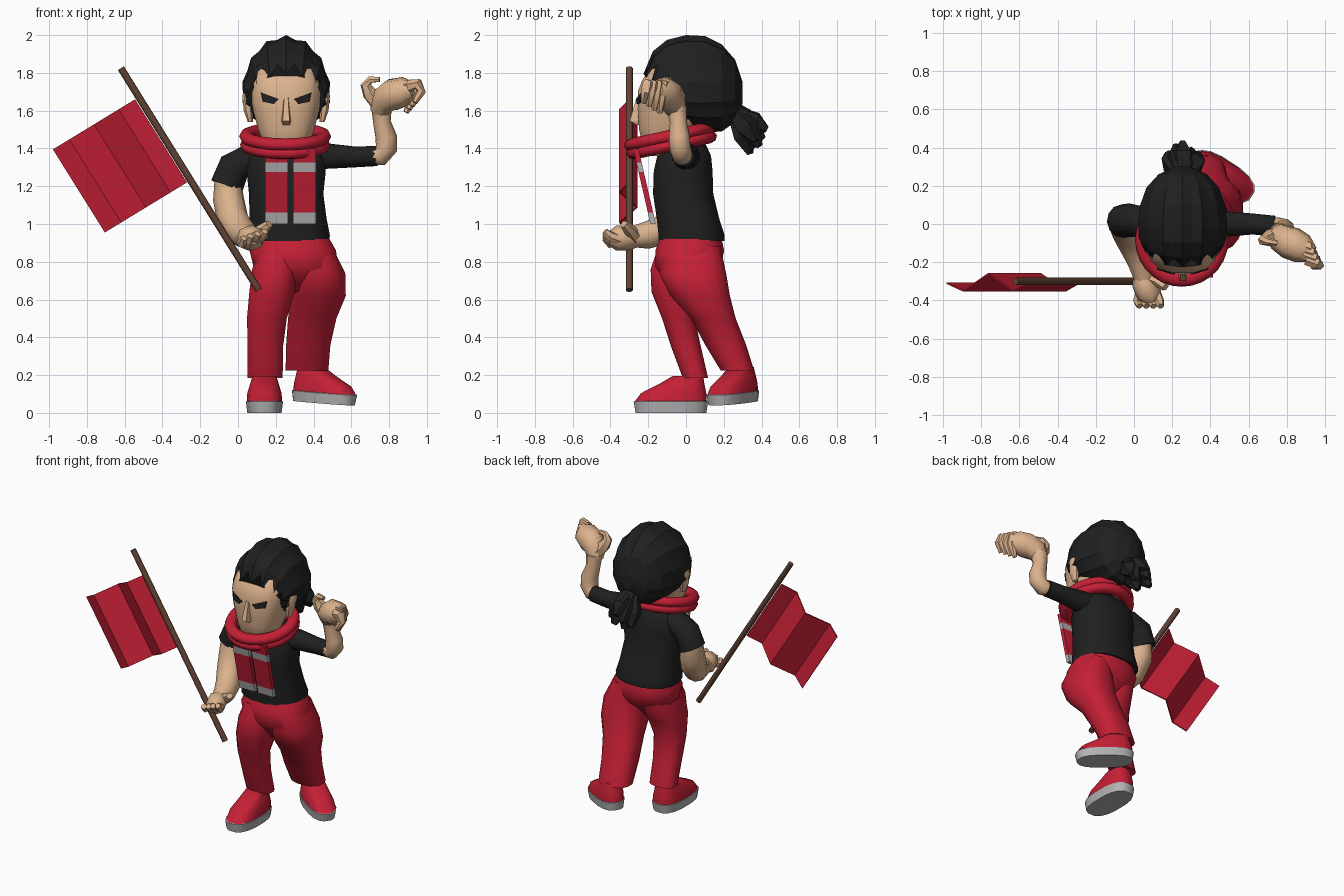
import bpy, bmesh, math
from mathutils import Vector, Matrix

if "Cube" in bpy.data.objects:
    bpy.data.objects.remove(bpy.data.objects["Cube"])


def material(name, rgb):
    m = bpy.data.materials.new(name)
    m.diffuse_color = (*rgb, 1)
    m.use_nodes = True
    m.node_tree.nodes["Principled BSDF"].inputs["Base Color"].default_value = m.diffuse_color
    return m


RED = material("red cloth", (0.56, 0.014, 0.036))
BLACK = material("black", (0.0144, 0.0144, 0.0144))
SKIN = material("skin", (0.72, 0.45, 0.27))
GREY = material("light grey", (0.45, 0.45, 0.45))
BROWN = material("brown wood", (0.12, 0.056, 0.034))
CX = 0.255  # centre line of head and chest


def make(name, lofts, mats, angle=50, bands=None, matrix=None):
    """Skin each list of rings; bands gives a material index per ring gap."""
    bm = bmesh.new()
    for rings in lofts:
        rows = [[bm.verts.new(p) for p in r] for r in rings]
        n = len(rows[0])
        for k, (a, b) in enumerate(zip(rows, rows[1:])):
            for i in range(n):
                f = bm.faces.new((a[i], a[(i + 1) % n], b[(i + 1) % n], b[i]))
                f.material_index = bands[k] if bands else 0
        for row, k in ((rows[0][::-1], 0), (rows[-1], -1)):
            bm.faces.new(row).material_index = bands[k] if bands else 0
    bmesh.ops.recalc_face_normals(bm, faces=bm.faces)
    me = bpy.data.meshes.new(name)
    bm.to_mesh(me)
    bm.free()
    ob = bpy.data.objects.new(name, me)
    bpy.context.collection.objects.link(ob)
    for m in mats:
        me.materials.append(m)
    if matrix:
        ob.matrix_world = matrix
    bpy.ops.object.select_all(action='DESELECT')
    ob.select_set(True)
    bpy.context.view_layer.objects.active = ob
    bpy.ops.object.shade_smooth_by_angle(angle=math.radians(angle))
    return ob


def oval(x, y, z, rx, ry, n=16, p=2.4):
    """Horizontal super-ellipse ring."""
    out = []
    for i in range(n):
        a = 2 * math.pi * (i + 0.5) / n
        c, s = math.cos(a), math.sin(a)
        out.append((x + rx * math.copysign(abs(c) ** (2 / p), c),
                    y + ry * math.copysign(abs(s) ** (2 / p), s), z))
    return out


def stack(rows, n=16, p=2.4):
    return [oval(*r, n, p) for r in rows]


def tube(path, n=10):
    """Round rings (x, y, z, radius) carried along a path."""
    pts = [Vector(p[:3]) for p in path]
    rings, u = [], None
    for i, p in enumerate(pts):
        t = (pts[min(i + 1, len(pts) - 1)] - pts[max(i - 1, 0)]).normalized()
        u = t.orthogonal() if u is None else u - t * u.dot(t)
        u.normalize()
        v = t.cross(u)
        rings.append([p + path[i][3] * (u * math.cos(a) + v * math.sin(a))
                      for a in (2 * math.pi * k / n for k in range(n))])
    return rings


# Shirt and sleeves
make("shirt", [stack([
    (.27, .03, .91, .217, .178), (.27, .03, .94, .22, .178), (.265, .01, 1.03, .207, .168),
    (CX, -.015, 1.16, .2, .162), (CX, -.015, 1.28, .213, .158),
    (CX, -.01, 1.36, .205, .145), (CX, -.01, 1.415, .16, .12), (CX, -.02, 1.46, .08, .08)])], [BLACK])
make("lowered_sleeve", [tube([(.16, 0, 1.345, .075), (.06, .01, 1.345, .08),
                              (-.02, .02, 1.30, .088), (-.06, .015, 1.20, .088)], 12)], [BLACK])
make("raised_sleeve", [tube([(.36, 0, 1.345, .085), (.47, 0, 1.36, .07),
                             (.62, 0, 1.355, .057), (.735, -.01, 1.36, .055)], 12)], [BLACK])

# Trousers
make("trouser_hips", [stack([
    (.285, .025, .925, .2, .165), (.29, .02, .86, .233, .185),
    (.305, .01, .77, .225, .175), (.305, .005, .71, .15, .12), (.29, 0, .64, .05, .06)])], [RED])
make("front_trouser_leg", [stack([
    (.205, .0, .88, .09, .15), (.195, -.015, .76, .122, .175), (.18, -.045, .64, .122, .14),
    (.153, -.04, .5, .107, .088), (.145, 0, .35, .095, .08), (.143, .05, .185, .095, .068)])], [RED])
make("rear_trouser_leg", [stack([
    (.40, .03, .88, .1, .155), (.425, .035, .74, .145, .18), (.425, .075, .62, .148, .16),
    (.393, .145, .5, .13, .12), (.372, .21, .36, .119, .11), (.365, .272, .225, .115, .09)])], [RED])

# Shoes with socks and soles
shoe_rows = stack([
    (0, 0, 0, .092, .19), (0, 0, .06, .1, .2), (0, .0, .062, .095, .193), (0, .015, .105, .092, .175),
    (0, .055, .15, .078, .125), (0, .09, .195, .064, .082)], 16, 2.6)
sock = stack([(0, .11, .17, .05, .055), (0, .115, .205, .05, .05)])
poses = {"front": Matrix.Translation((.14, -.08, 0)),
         "rear": Matrix.Translation((.455, .25, .052)) @ Matrix.Rotation(math.radians(57), 4, 'Z')
         @ Matrix.Rotation(math.radians(4), 4, 'X') @ Matrix.Diagonal((.92, .96, .92, 1))}
for side, mat in poses.items():
    make(side + "_shoe", [shoe_rows], [RED, GREY], bands=[1, 1, 0, 0, 0], matrix=mat)
    make(side + "_sock", [sock], [GREY], matrix=mat)

# Bare arms
make("lowered_arm", [tube([
    (-.055, .01, 1.24, .07), (-.05, 0, 1.13, .083), (-.03, -.05, 1.03, .085),
    (.01, -.13, .965, .08), (.04, -.21, .94, .072), (.055, -.30, .93, .052)])], [SKIN])
make("raised_arm", [tube([
    (.70, -.01, 1.36, .046), (.755, -.02, 1.36, .054), (.785, -.03, 1.40, .058), (.785, -.035, 1.46, .057),
    (.762, -.04, 1.54, .047), (.76, -.05, 1.62, .055)])], [SKIN])

# Hands: palm, four fingers and thumb
grip = [tube([(.045, -.25, .93, .05), (.055, -.31, .925, .066), (.08, -.37, .925, .066),
              (.09, -.41, .925, .035)], 8)]
for i in range(4):
    x = .02 + .037 * i
    grip.append(tube([(x * .6 + .03, -.35, .915, .03), (x, -.405, .90 + .012 * i, .028),
                      (x + .01, -.43, .925 + .012 * i, .018)], 6))
grip.append(tube([(.07, -.27, .93, .04), (.13, -.30, .97, .032), (.165, -.33, 1.0, .022)], 6))
make("gripping_hand", grip, [SKIN])
open_hand = [tube([(.75, -.05, 1.59, .05), (.765, -.07, 1.65, .075), (.82, -.10, 1.685, .088),
                   (.88, -.13, 1.70, .08), (.93, -.16, 1.71, .045)], 8)]
for i in range(4):
    dx, dy = .015 * i, -.028 * i
    open_hand.append(tube([(.86 + dx, -.10 + dy, 1.73, .034), (.91 + dx, -.12 + dy, 1.74, .03),
                           (.925 + dx, -.13 + dy, 1.67 + .01 * i, .025),
                           (.89 + dx, -.14 + dy, 1.59 + .018 * i, .016)], 6))
open_hand.append(tube([(.75, -.06, 1.63, .045), (.70, -.075, 1.69, .043), (.677, -.085, 1.735, .029),
                       (.70, -.09, 1.765, .02), (.75, -.1, 1.765, .014)], 6))
make("open_hand", open_hand, [SKIN])

# Head, nose, ears and eyes
make("head", [stack([
    (CX, -.10, 1.36, .09, .09), (CX, -.115, 1.43, .125, .12), (CX, -.10, 1.50, .15, .15),
    (CX, -.08, 1.60, .178, .178), (CX, -.07, 1.70, .192, .188),
    (CX, -.06, 1.76, .188, .175), (CX, -.05, 1.82, .175, .145), (CX, -.03, 1.86, .13, .10)],
    16, 2.7)], [SKIN], 35)
make("nose", [[[(CX - w, -.22, z), (CX + w, -.22, z), (CX + w * .6, y, z), (CX - w * .6, y, z)]
               for w, y, z in ((.026, -.262, 1.525), (.03, -.298, 1.545), (.017, -.262, 1.67))]], [SKIN], 20)
for s, side in ((-1, "left"), (1, "right")):
    make(side + "_ear", [stack([(CX + s * .19, -.06, 1.54, .014, .02), (CX + s * .20, -.06, 1.60, .026, .036),
                                (CX + s * .208, -.05, 1.68, .026, .045),
                                (CX + s * .20, -.05, 1.72, .018, .03)], 8)], [SKIN])
    eye = [(.04, 1.662), (.135, 1.697), (.125, 1.648), (.065, 1.635)]
    make(side + "_eye", [[[(CX + s * x, -.268 + 1.7 * x * x + d, z) for x, z in eye] for d in (0, .009)]],
         [BLACK], 20)

# Swept-back ridged hair: upright rings (y, centre z, half width, rise, drop, pull-back at the sides)
hair = []
stations = [(-.225, 1.66, .20, .135, .10, .10), (-.175, 1.665, .222, .25, .13, .085),
            (-.10, 1.67, .234, .305, .14, .04), (0, 1.68, .238, .32, .17, 0), (.1, 1.685, .228, .31, .2, 0),
            (.19, 1.69, .195, .26, .2, 0), (.26, 1.69, .13, .18, .15, 0), (.30, 1.69, .04, .06, .05, 0)]
N = 28
for k, (y, zc, w, up, down, pull) in enumerate(stations):
    ring = []
    for i in range(N):
        a = 2 * math.pi * i / N + math.pi / 2
        odd, s = i % 2, math.sin(a)
        wide = 1 - .04 * odd if k else 1 + .05 * odd
        tall = 1 - .06 * odd if k else 1 + .42 * odd * max(s, 0)
        ring.append((CX + w * wide * math.cos(a), y + pull * (1 - max(s, 0)) + (.04 * odd if k == 0 else 0),
                     zc + (up if s > 0 else down) * tall * s))
    hair.append(ring)
make("hair", [hair], [BLACK], 20)

# Ponytail: overlapping pointed strands
tail = [tube([(CX, .21, 1.61, .07), (CX, .27, 1.575, .06), (CX, .30, 1.55, .07)], 8)]
for dx, y, z in ((-.07, .37, 1.41), (-.035, .41, 1.45), (0, .43, 1.50), (.04, .39, 1.41),
                 (.075, .37, 1.44), (0, .34, 1.37)):
    tail.append(tube([(CX + dx * .3, .26, 1.585, .045), (CX + dx * .8, .26 + (y - .26) * .6,
                      1.585 + (z - 1.585) * .55, .064), (CX + dx * 1.1, y, z, .018)], 5))
make("ponytail", tail, [BLACK], 20)

# Rolled scarf collar
tilt = Matrix.Translation((.25, -.08, 1.44)) @ Matrix.Rotation(math.radians(12), 4, 'X')
for name, dz, big in (("lower_scarf_roll", -.022, .2), ("upper_scarf_roll", .024, .204)):
    bpy.ops.mesh.primitive_torus_add(major_radius=big, minor_radius=.04, major_segments=28, minor_segments=8)
    roll = bpy.context.object
    roll.name = name
    roll.matrix_world = tilt @ Matrix.Translation((0, 0, dz)) @ Matrix.Diagonal((1, 1.02, .85, 1))
    roll.data.materials.append(RED)
    bpy.ops.object.shade_smooth_by_angle(angle=math.radians(50))

# Hanging scarf ends with grey bands
for side, x0 in (("left", .143), ("right", .29)):
    rows = []
    for z in (1.40, 1.325, 1.275, 1.06, 1.0):
        y = -.188 - (z - 1.0) * .23
        rows.append([(x0, y, z), (x0 + .122, y, z), (x0 + .122, y + .028, z), (x0, y + .028, z)])
    make(side + "_scarf_end", [rows], [RED, GREY], 20, bands=[0, 1, 0, 1])

# Flag pole and pleated flag
make("flag_pole", [tube([(-.62, -.30, 1.825, .019), (.11, -.30, .65, .019)], 8)], [BROWN])
corner, along, away = Vector((-.545, 0, 1.66)), Vector((.275, 0, -.44)), Vector((-.435, 0, -.265))
front, back = [], []
for v, y in ((0, -.30), (.2, -.35), (.5, -.26), (.8, -.35), (1, -.31)):
    front.append(corner + away * v + Vector((0, y - .004, 0)))
    back.append(corner + away * v + Vector((0, y + .004, 0)))
edge = front + back[::-1]
make("flag", [[edge, [p + along for p in edge]]], [RED], 10)
